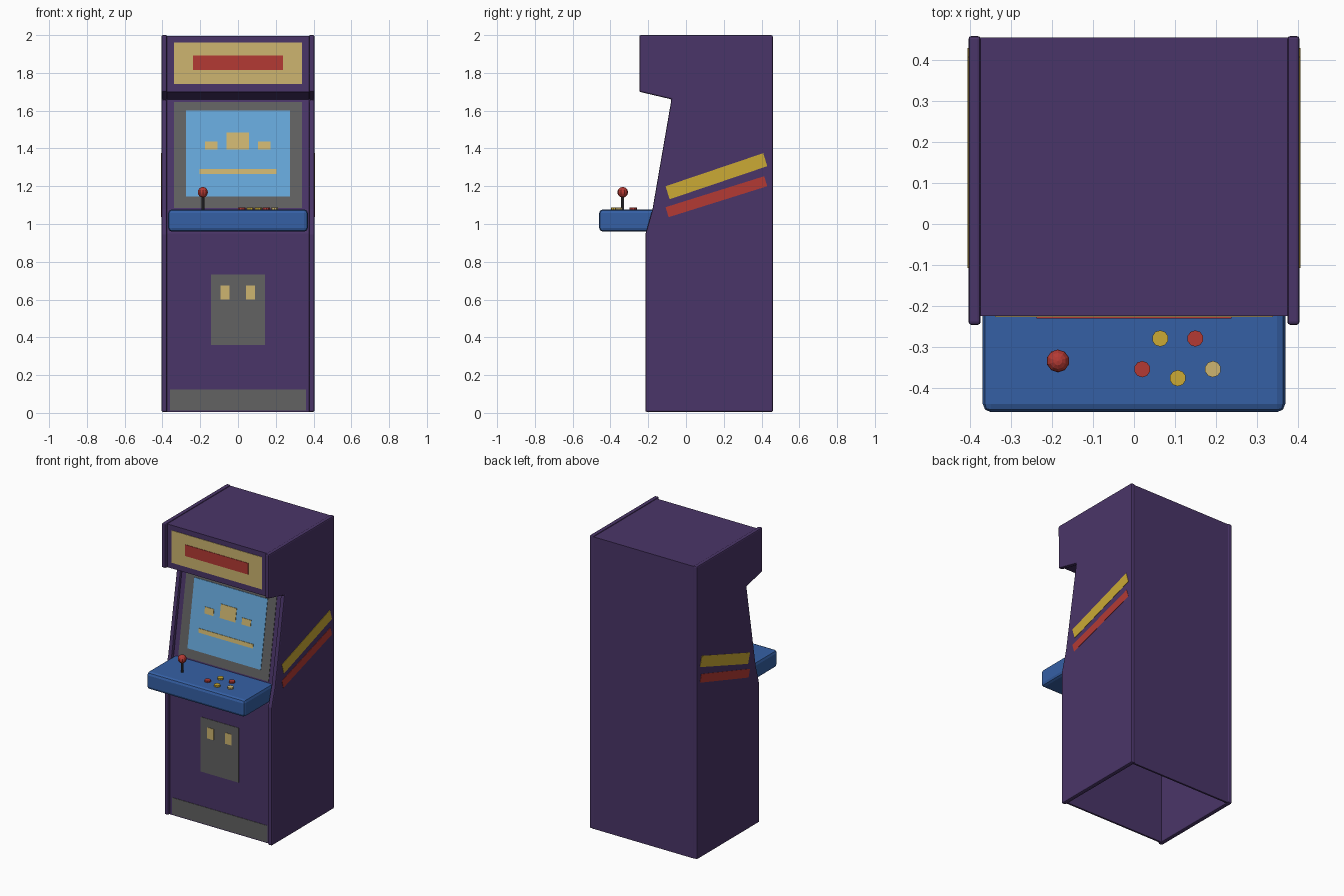
import bpy, bmesh, math

if "Cube" in bpy.data.objects:
    bpy.data.objects.remove(bpy.data.objects["Cube"])


def material(name, hex_code):
    m = bpy.data.materials.new(name)
    lin = []
    for i in (0, 2, 4):
        c = int(hex_code[i:i + 2], 16) / 255
        lin.append(c / 12.92 if c <= 0.04045 else ((c + 0.055) / 1.055) ** 2.4)
    m.diffuse_color = (*lin, 1)
    m.use_nodes = True
    m.node_tree.nodes["Principled BSDF"].inputs["Base Color"].default_value = m.diffuse_color
    return m


PURPLE = material("purple", "4A3568")
BLUE = material("blue", "3560A5")
SCREEN = material("screen_blue", "66A8DA")
TAN = material("tan", "CDB570")
YELLOW = material("yellow", "CBAA35")
RED = material("red", "B43A34")
GREY = material("grey", "626262")
DARK = material("dark_grey", "3A3A40")


def finish(name, bm, mat, bevel=0, segments=1):
    bmesh.ops.recalc_face_normals(bm, faces=bm.faces)
    me = bpy.data.meshes.new(name)
    bm.to_mesh(me)
    bm.free()
    ob = bpy.data.objects.new(name, me)
    bpy.context.collection.objects.link(ob)
    me.materials.append(mat)
    if bevel:
        b = ob.modifiers.new("bevel", 'BEVEL')
        b.width, b.segments = bevel, segments
    return ob


def prism(name, profile, x0, x1, mat, bevel=0, segments=1):
    """Extrude a closed (y, z) profile along x."""
    bm = bmesh.new()
    a = [bm.verts.new((x0, y, z)) for y, z in profile]
    b = [bm.verts.new((x1, y, z)) for y, z in profile]
    bm.faces.new(a)
    bm.faces.new(b)
    n = len(profile)
    for i in range(n):
        j = (i + 1) % n
        bm.faces.new((a[i], a[j], b[j], b[i]))
    return finish(name, bm, mat, bevel, segments)


def lower_y(z):
    return -0.195


def marquee_y(z):
    return -0.225


def screen_y(z):
    return -0.155 + (z - 1.08) * 0.095 / 0.58


def plate(name, surface, x0, x1, z0, z1, layer, mat):
    """Thin plate lying on a front surface; higher layers sit further out."""
    out, back = 0.003 * layer, 0.003 * (layer - 1) - 0.001
    prism(name, [(surface(z0) - out, z0), (surface(z1) - out, z1),
                 (surface(z1) - back, z1), (surface(z0) - back, z0)], x0, x1, mat)


# Side panels with painted stripes
side = [(-0.215, 0.005), (-0.215, 0.945), (-0.177, 1.08), (-0.077, 1.66),
        (-0.247, 1.70), (-0.247, 2.0), (0.46, 2.0), (0.46, 0.005)]
yellow = [(-0.108, 1.20), (-0.087, 1.131), (0.43, 1.306), (0.409, 1.375)]
red = [(-0.108, 1.089), (-0.092, 1.036), (0.43, 1.20), (0.414, 1.253)]
for label, s in (("left", -1), ("right", 1)):
    prism(label + "_side_panel", side, s * 0.375, s * 0.405, PURPLE, 0.008, 2)
    prism(label + "_yellow_stripe", yellow, s * 0.403, s * 0.407, YELLOW)
    prism(label + "_red_stripe", red, s * 0.403, s * 0.407, RED)

# Cabinet shell between the sides, open at the bottom
path = [(-0.195, 0.005), (-0.195, 0.95), (-0.155, 1.08), (-0.06, 1.66),
        (-0.225, 1.70), (-0.225, 1.994), (0.456, 1.994), (0.456, 0.005)]
bm = bmesh.new()
rows = [[bm.verts.new((x, y, z)) for x in (-0.38, 0.38)] for y, z in path]
for p, q in zip(rows, rows[1:]):
    bm.faces.new((p[0], p[1], q[1], q[0]))
shell = finish("cabinet_shell", bm, PURPLE)
solid = shell.modifiers.new("thickness", 'SOLIDIFY')
solid.thickness, solid.offset = 0.012, -1

# Marquee sign
plate("marquee_sign", marquee_y, -0.34, 0.34, 1.74, 1.96, 1, TAN)
plate("marquee_bar", marquee_y, -0.238, 0.238, 1.815, 1.892, 2, RED)

# Screen with blocky picture
plate("screen_bezel", screen_y, -0.34, 0.34, 1.085, 1.645, 1, GREY)
plate("screen", screen_y, -0.276, 0.276, 1.145, 1.60, 2, SCREEN)
for name, x0, x1, z0, z1 in (("centre_block", -0.06, 0.058, 1.395, 1.485),
                             ("left_block", -0.175, -0.108, 1.395, 1.438),
                             ("right_block", 0.105, 0.172, 1.395, 1.438),
                             ("ground_line", -0.205, 0.205, 1.265, 1.292)):
    plate("screen_" + name, screen_y, x0, x1, z0, z1, 3, TAN)

# Coin door and kick plate
plate("coin_door", lower_y, -0.143, 0.143, 0.36, 0.732, 1, GREY)
for label, x in (("left", -0.068), ("right", 0.066)):
    plate(label + "_coin_slot", lower_y, x - 0.024, x + 0.024, 0.60, 0.675, 2, TAN)
plate("kick_plate", lower_y, -0.36, 0.36, 0.012, 0.125, 1, GREY)

# Control panel
prism("control_panel", [(-0.46, 0.96), (-0.46, 1.077), (-0.14, 1.077), (-0.14, 0.96)],
      -0.37, 0.37, BLUE, 0.02, 2)


def cylinder(name, x, y, z0, z1, r, sides, mat):
    bm = bmesh.new()
    bmesh.ops.create_cone(bm, cap_ends=True, segments=sides, radius1=r, radius2=r,
                          depth=z1 - z0)
    bmesh.ops.translate(bm, verts=bm.verts, vec=(x, y, (z0 + z1) / 2))
    finish(name, bm, mat)


# Joystick
cylinder("joystick_shaft", -0.186, -0.335, 1.07, 1.16, 0.008, 8, DARK)
bm = bmesh.new()
bmesh.ops.create_uvsphere(bm, u_segments=10, v_segments=8, radius=0.028)
bmesh.ops.translate(bm, verts=bm.verts, vec=(-0.186, -0.335, 1.168))
finish("joystick_ball", bm, RED)

# Buttons
for i, (x, y, mat) in enumerate(((0.02, -0.355, RED), (0.064, -0.28, YELLOW),
                                 (0.15, -0.28, RED), (0.107, -0.377, YELLOW),
                                 (0.193, -0.355, TAN))):
    cylinder(f"button_{i + 1}", x, y, 1.07, 1.088, 0.02, 10, mat)
